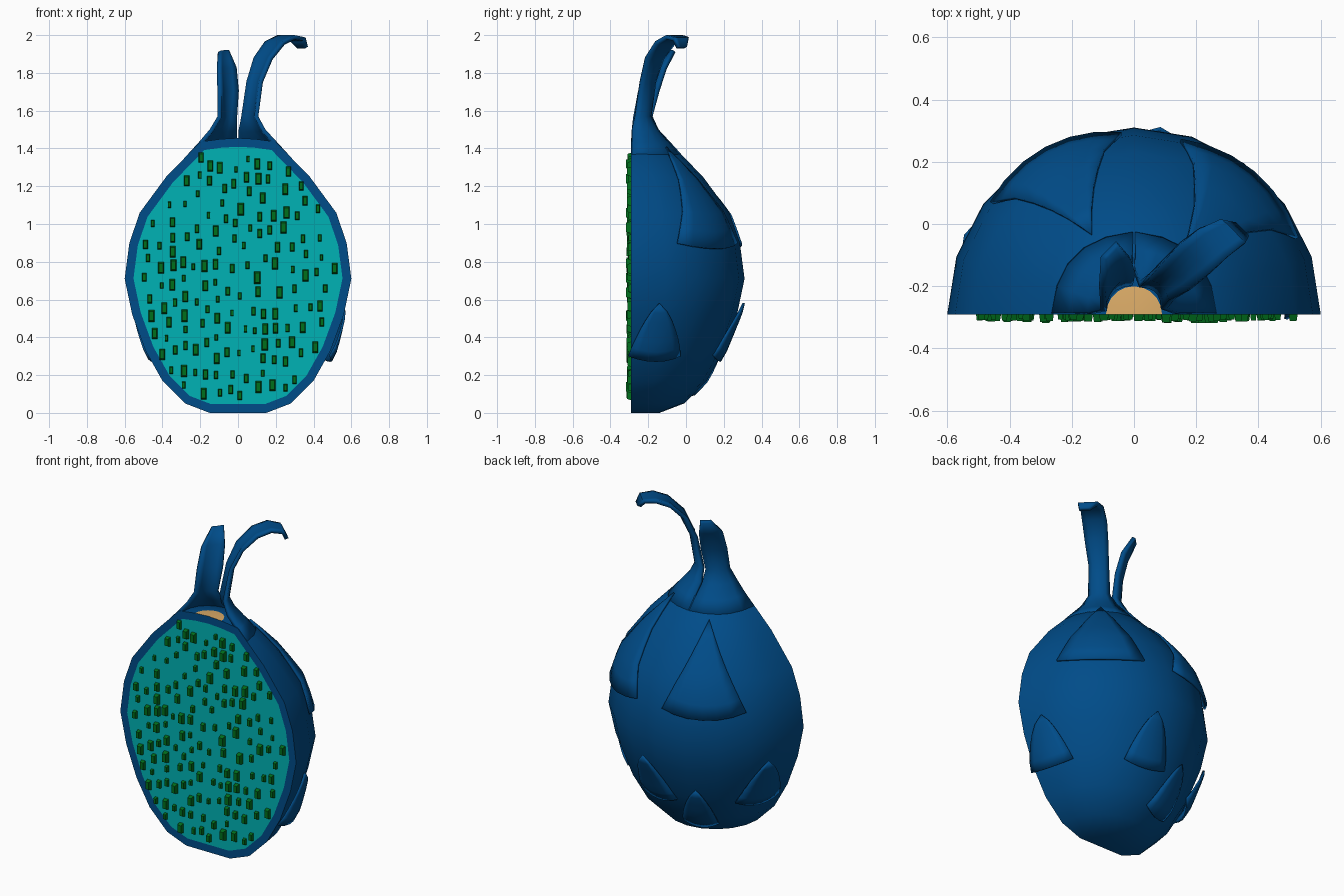
import bpy, bmesh, math, random
from mathutils import Vector

if "Cube" in bpy.data.objects:
    bpy.data.objects.remove(bpy.data.objects["Cube"])

random.seed(4)
CUT = -0.29                       # y of the flat cut face


def material(name, rgb):
    m = bpy.data.materials.new(name)
    m.diffuse_color = (*rgb, 1)
    m.use_nodes = True
    m.node_tree.nodes["Principled BSDF"].inputs["Base Color"].default_value = m.diffuse_color
    return m


SKIN = material("blue_skin", (0.0, 0.072, 0.25))
FLESH = material("teal_flesh", (0.0, 0.45, 0.46))
SEED = material("green_seed", (0.0, 0.16, 0.012))
STEM = material("tan_stem", (0.73, 0.42, 0.14))

# half-width and height of the fruit, bottom to top
PROFILE = [(0, 0), (0.15, 0), (0.28, 0.05), (0.40, 0.17), (0.49, 0.33), (0.56, 0.52), (0.60, 0.71),
           (0.575, 0.90), (0.52, 1.06), (0.38, 1.25), (0.20, 1.435), (0.09, 1.45), (0, 1.455)]


def radius(z):
    for (r0, z0), (r1, z1) in zip(PROFILE[1:], PROFILE[2:]):
        if z0 <= z <= z1:
            return r0 + (r1 - r0) * (z - z0) / (z1 - z0)
    return 0


def polar(r, deg, z):
    a = math.radians(deg)
    return Vector((r * math.cos(a), CUT + r * math.sin(a), z))


def finish(name, bm, mats, smooth=True, thick=0):
    me = bpy.data.meshes.new(name)
    bm.to_mesh(me)
    bm.free()
    ob = bpy.data.objects.new(name, me)
    bpy.context.collection.objects.link(ob)
    for m in mats:
        me.materials.append(m)
    if thick:
        s = ob.modifiers.new("thickness", "SOLIDIFY")
        s.thickness, s.offset = thick, -1
    if smooth:
        bpy.ops.object.select_all(action='DESELECT')
        ob.select_set(True)
        bpy.context.view_layer.objects.active = ob
        bpy.ops.object.shade_smooth_by_angle(angle=math.radians(50))
    return ob


def sheet(name, rows, thick):
    """Skin sheet through rows of points."""
    bm = bmesh.new()
    g = [[bm.verts.new(p) for p in row] for row in rows]
    for a, b in zip(g, g[1:]):
        for i in range(len(a) - 1):
            bm.faces.new((a[i], a[i + 1], b[i + 1], b[i]))
    bmesh.ops.remove_doubles(bm, verts=bm.verts, dist=0.0005)
    return finish(name, bm, [SKIN], thick=thick)


# halved fruit: half revolution, closed by the cut face
SEG = 10
bm = bmesh.new()
grid = []
for r, z in PROFILE:
    if r == 0:
        grid.append([bm.verts.new((0, CUT, z))] * (SEG + 1))
    else:
        grid.append([bm.verts.new(polar(r, 180 * i / SEG, z)) for i in range(SEG + 1)])
for k, (a, b) in enumerate(zip(grid, grid[1:])):
    for i in range(SEG):
        f = bm.faces.new(list(dict.fromkeys((a[i], a[i + 1], b[i + 1], b[i]))))
        f.material_index = 2 if k == len(grid) - 2 else 0
front = bm.faces.new([row[0] for row in grid] + [row[-1] for row in grid[-2:0:-1]])
bmesh.ops.recalc_face_normals(bm, faces=bm.faces)
bmesh.ops.inset_individual(bm, faces=[front], thickness=0.046, use_even_offset=True)
front.material_index = 1
finish("halved_fruit", bm, [SKIN, FLESH, STEM])


# seeds: small tapered blocks scattered over the flesh
bm = bmesh.new()
spots = []
for _ in range(6000):
    x, z = random.uniform(-0.54, 0.54), random.uniform(0.09, 1.37)
    if abs(x) > radius(z) - 0.075:
        continue
    if any(abs(x - p) < 0.047 and abs(z - q) < 0.07 for p, q in spots):
        continue
    spots.append((x, z))
    if len(spots) == 150:
        break
for x, z in spots:
    s = random.uniform(0.5, 1.05)
    w, h, d = 0.016 * s, 0.032 * s, 0.008 + 0.02 * s * random.uniform(0.6, 1)
    v = [bm.verts.new((x + sx * w * t, CUT + y, z + sz * h * t))
         for y, t in ((0.002, 1), (-d, 0.75)) for sx, sz in ((-1, -1), (1, -1), (1, 1), (-1, 1))]
    bm.faces.new(v[4:])
    for i in range(4):
        j = (i + 1) % 4
        bm.faces.new((v[i], v[j], v[j + 4], v[i + 4]))
bmesh.ops.recalc_face_normals(bm, faces=bm.faces)
finish("seeds", bm, [SEED], smooth=False)


# skin scales: pointed flaps lying on the skin with the tip up
def scale_flap(name, az, half, z0, height, lift0, lift1):
    rows = []
    for k in range(7):
        v = k / 6
        row = []
        for i in range(7):
            u = i / 3 - 1
            z = z0 + height * v + 0.03 * u * u * (1 - v)
            edge = 1 - 0.6 * u * u * (1 - v)
            r = radius(z) + (lift0 + (lift1 - lift0) * v ** 1.5) * edge
            row.append(polar(r, az + half * u * (1 - v) ** 0.75, z))
        rows.append(row)
    return sheet(name, rows, 0.012)


# azimuth, half angle, base height, length, lift at base, lift at tip
LOWER = [(15, 17, 0.27, 0.31, 0.05, 0.008), (82, 16, 0.27, 0.31, 0.02, 0.035),
         (112, 16, 0.09, 0.30, 0.03, 0.006), (155, 17, 0.27, 0.31, 0.035, 0.03)]
UPPER = [(50, 25, 0.87, 0.54, 0.022, 0.02), (118, 24, 0.87, 0.48, 0.03, 0.012)]
for row_name, flaps in (("lower", LOWER), ("upper", UPPER)):
    for n, flap in enumerate(flaps):
        scale_flap(f"{row_name}_scale_{n + 1}", *flap)


# crown leaves: each wraps a quarter of the neck, then narrows upwards
def crown_leaf(name, az, rows):
    a = math.radians(az)
    out, side = Vector((math.cos(a), math.sin(a), 0)), Vector((-math.sin(a), math.cos(a), 0))
    pts = []
    for x, y, z, w, bulge in rows:
        pts.append([Vector((x, y, z)) + side * w * s - out * bulge * s * s
                    for s in (-1, -0.6, -0.2, 0.2, 0.6, 1)])
    return sheet(name, pts, 0.022)


crown_leaf("crown_leaf_right", 45, [
    (0.19, -0.10, 1.37, 0.185, 0.079),
    (0.15, -0.14, 1.43, 0.145, 0.06), (0.11, -0.18, 1.50, 0.10, 0.05),
    (0.085, -0.205, 1.57, 0.062, 0.03), (0.105, -0.185, 1.75, 0.058, 0.02),
    (0.15, -0.15, 1.87, 0.066, 0.02), (0.205, -0.10, 1.95, 0.07, 0.01),
    (0.26, -0.055, 1.978, 0.065, 0.005), (0.31, -0.03, 1.97, 0.055, 0),
    (0.335, -0.03, 1.93, 0.03, 0)])
crown_leaf("crown_leaf_left", 135, [
    (-0.19, -0.10, 1.37, 0.185, 0.079),
    (-0.15, -0.14, 1.43, 0.145, 0.06), (-0.115, -0.18, 1.50, 0.10, 0.05),
    (-0.08, -0.205, 1.57, 0.07, 0.03), (-0.07, -0.18, 1.70, 0.075, 0.02),
    (-0.075, -0.14, 1.82, 0.068, 0.015), (-0.082, -0.08, 1.91, 0.035, 0)])
